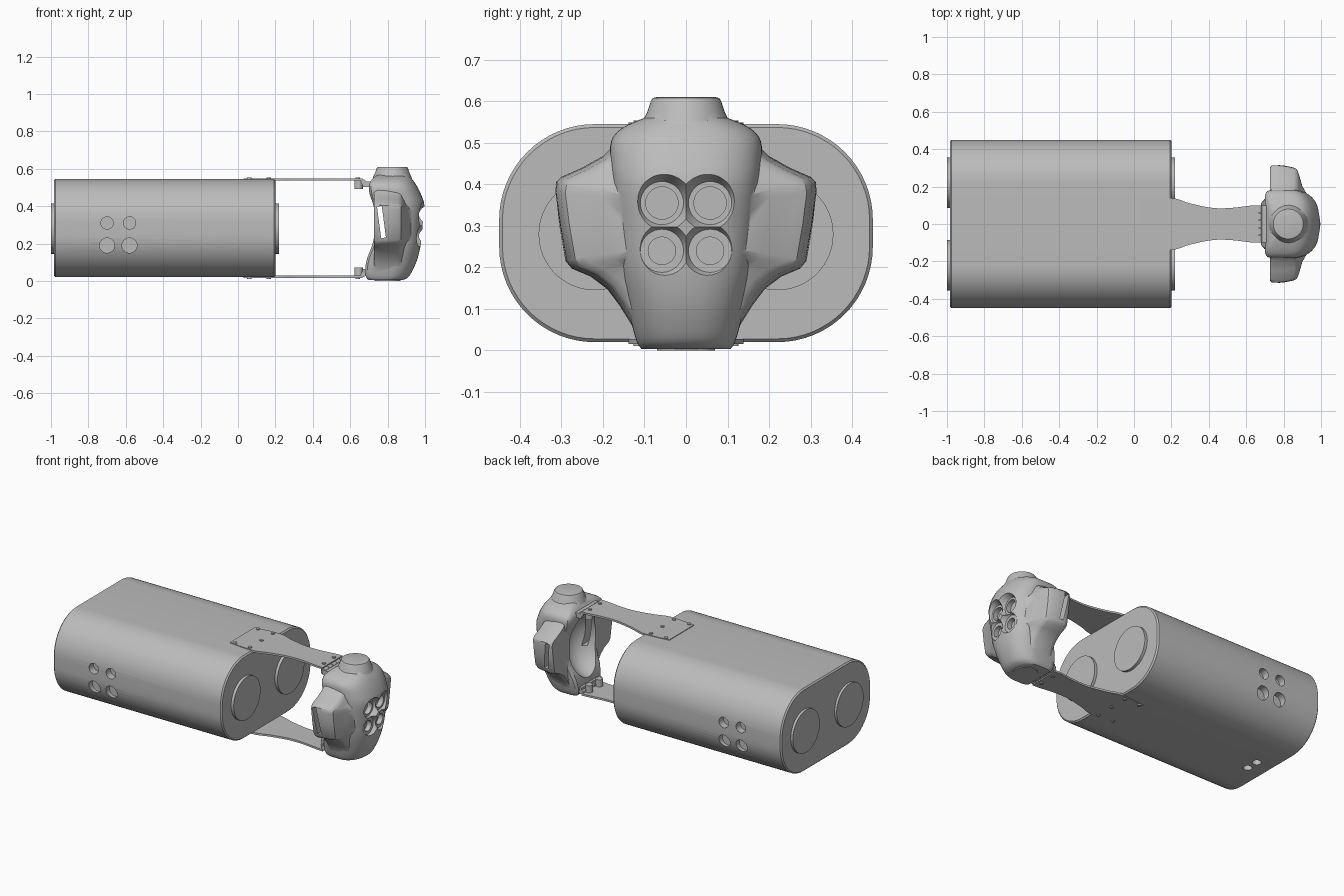
import bpy, bmesh, math
from mathutils import Matrix, Vector

if "Cube" in bpy.data.objects:
    bpy.data.objects.remove(bpy.data.objects["Cube"])

grey = bpy.data.materials.new("plain_grey")
grey.diffuse_color = (0.5, 0.5, 0.5, 1)
grey.use_nodes = True
grey.node_tree.nodes["Principled BSDF"].inputs["Base Color"].default_value = grey.diffuse_color


def finish(name, bm):
    bmesh.ops.recalc_face_normals(bm, faces=bm.faces[:])
    me = bpy.data.meshes.new(name)
    bm.to_mesh(me)
    bm.free()
    me.materials.append(grey)
    ob = bpy.data.objects.new(name, me)
    bpy.context.collection.objects.link(ob)
    return ob


def loft(name, rings):
    bm = bmesh.new()
    vs = [[bm.verts.new(p) for p in r] for r in rings]
    n = len(rings[0])
    for a, b in zip(vs, vs[1:]):
        for i in range(n):
            j = (i + 1) % n
            bm.faces.new((a[i], a[j], b[j], b[i]))
    bm.faces.new(vs[0])
    bm.faces.new(vs[-1])
    return finish(name, bm)


def rod(name, p, q, r1, r2=None, seg=40):
    """Round bar or cone from p to q."""
    p, q = Vector(p), Vector(q)
    d = q - p
    bm = bmesh.new()
    m = Matrix.Translation((p + q) / 2) @ d.to_track_quat('Z', 'Y').to_matrix().to_4x4()
    bmesh.ops.create_cone(bm, cap_ends=True, segments=seg, radius1=r1,
                          radius2=r1 if r2 is None else r2, depth=d.length, matrix=m)
    return finish(name, bm)


def box(name, c, size, tilt=0):
    bm = bmesh.new()
    m = Matrix.Translation(c) @ Matrix.Rotation(tilt, 4, 'Y') @ Matrix.Diagonal((*size, 1))
    bmesh.ops.create_cube(bm, size=1, matrix=m)
    return finish(name, bm)


def select(ob):
    bpy.ops.object.select_all(action='DESELECT')
    ob.select_set(True)
    bpy.context.view_layer.objects.active = ob


def combine(ob, other, op='DIFFERENCE'):
    mod = ob.modifiers.new("cut", 'BOOLEAN')
    mod.operation, mod.object, mod.solver = op, other, 'EXACT'
    select(ob)
    bpy.ops.object.modifier_apply(modifier=mod.name)
    bpy.data.objects.remove(other)


def smooth_curve(rows, steps):
    """Catmull-Rom interpolation of rows of numbers."""
    out = []
    for i in range(len(rows) - 1):
        p0, p1, p2 = rows[max(i - 1, 0)], rows[i], rows[i + 1]
        p3 = rows[min(i + 2, len(rows) - 1)]
        for s in range(steps):
            t = s / steps
            out.append([0.5 * (2 * b + (c - a) * t + (2 * a - 5 * b + 4 * c - d) * t * t
                               + (3 * b - a - 3 * c + d) * t ** 3)
                        for a, b, c, d in zip(p0, p1, p2, p3)])
    return out + [list(rows[-1])]


# Main case: rounded block running along x
def case_ring(x, inset):
    r, pts = 0.23, []
    for k, (sy, sz) in enumerate([(1, 1), (-1, 1), (-1, -1), (1, -1)]):
        for i in range(17):
            a = math.pi / 2 * (k + i / 16)
            pts.append((x, sy * (0.45 - r) + (r - inset) * math.cos(a),
                        0.2825 + sz * (0.2625 - r) + (r - inset) * math.sin(a)))
    return pts


case = loft("case", [case_ring(-0.985, 0.008), case_ring(-0.977, 0),
                     case_ring(0.192, 0), case_ring(0.2, 0.008)])

# Round sockets in both sides and underneath
for s in (-1, 1):
    for x in (-0.7, -0.58):
        for z, r in ((0.31, 0.033), (0.19, 0.04)):
            combine(case, rod("cutter", (x, s * 0.405, z), (x, s * 0.5, z), r))
    combine(case, rod("cutter", (-0.87, s * 0.04, -0.1), (-0.87, s * 0.04, 0.05), 0.026))

# Raised discs on both ends
for s in (-1, 1):
    rod("end_disc", (0.19, s * 0.22, 0.28), (0.218, s * 0.22, 0.28), 0.135, seg=64)
    rod("end_disc", (-0.97, s * 0.22, 0.28), (-1.0, s * 0.22, 0.28), 0.135, seg=64)

# Waisted straps, with rivets and hinges, above and below
outline = smooth_curve([(0.03, 0.125), (0.2, 0.138), (0.3, 0.11), (0.42, 0.086),
                        (0.52, 0.086), (0.62, 0.098), (0.665, 0.1)], 5)
for label, z0, z1, out in (("upper", 0.537, 0.549, 1), ("lower", 0.028, 0.016, -1)):
    ring = [(x, y) for x, y in outline] + [(x, -y) for x, y in reversed(outline)]
    loft(label + "_strap", [[(x, y, z) for x, y in ring] for z in (z0, z1)])
    for x, y in ((0.06, 0.115), (0.06, -0.115), (0.165, 0.115), (0.165, 0),
                 (0.165, -0.115), (0.64, 0.05), (0.64, -0.05)):
        rod(label + "_rivet", (x, y, z0), (x, y, z1 + out * 0.005), 0.012, seg=16)
    zin = z0 - out * 0.02
    for s in (-1, 1):
        rod(label + "_strap_bolt", (0.645, s * 0.05, z0), (0.645, s * 0.05, z0 - out * 0.045),
            0.022, seg=24)
    for i in range(5):
        y = -0.08 + i * 0.04
        rod(label + "_hinge_knuckle", (0.67, y - 0.018, zin + out * 0.012),
            (0.67, y + 0.018, zin + out * 0.012), 0.014, seg=16)
    box(label + "_hinge_leaf", (0.705, 0, zin), (0.08, 0.2, 0.03))

# Head core: z, back x, front x, half width
levels = [(0.004, 0.70, 0.88, 0.108), (0.02, 0.685, 0.91, 0.118), (0.06, 0.68, 0.935, 0.13),
          (0.12, 0.69, 0.96, 0.143), (0.2, 0.72, 0.978, 0.158), (0.3, 0.735, 0.987, 0.168),
          (0.4, 0.725, 0.997, 0.177), (0.46, 0.705, 0.98, 0.182), (0.505, 0.7, 0.958, 0.18),
          (0.535, 0.71, 0.938, 0.155), (0.56, 0.735, 0.915, 0.1), (0.575, 0.77, 0.885, 0.04)]


def core_ring(z, xb, xf, w):
    xm = xb + (xf - xb) * 0.5
    half = [(xb, 0.45 * w), (xb, 0.85 * w), (xb + 0.012, 0.96 * w), (xb + 0.035, w)]
    for i in range(13):
        a = math.pi / 2 * i / 12
        half.append((xm + (xf - xm) * math.sin(a) ** 0.87, w * max(math.cos(a), 0) ** 0.87))
    half[-1] = (xf, 0)
    return [(x, y, z) for x, y in half] + [(x, -y, z) for x, y in reversed(half[:-1])]


head = loft("head", [core_ring(*r) for r in smooth_curve(levels, 3)])

# Side cheeks: outline in y and z, shrinking toward the front
cheek = [(0.0, 0.51), (0.15, 0.51), (0.178, 0.49), (0.2, 0.468), (0.25, 0.44), (0.3, 0.418),
         (0.313, 0.405), (0.316, 0.385), (0.305, 0.3), (0.29, 0.215), (0.275, 0.197),
         (0.23, 0.178), (0.19, 0.148), (0.16, 0.108), (0.13, 0.06), (0.0, 0.06)]


def cheek_ring(x, ky, kz):
    pts = cheek + [(-y, z) for y, z in reversed(cheek[1:-1])]
    return [(x, y * ky, 0.305 + (z - 0.305) * kz) for y, z in pts]


combine(head, loft("cheeks", [cheek_ring(*r) for r in (
    (0.728, 0.965, 0.96), (0.738, 0.99, 0.99), (0.755, 1, 1), (0.8, 0.99, 0.99),
    (0.855, 0.955, 0.96), (0.872, 0.92, 0.93), (0.882, 0.84, 0.87), (0.9, 0.64, 0.8),
    (0.925, 0.5, 0.7))]), 'UNION')

# Cap on the crown
combine(head, loft("crown_cap", [
    [(0.825 + r * math.cos(a * math.tau / 48), r * math.sin(a * math.tau / 48), z)
     for a in range(48)]
    for z, r in ((0.5, 0.115), (0.555, 0.103), (0.575, 0.093), (0.6, 0.085),
                 (0.608, 0.08), (0.61, 0.072))]), 'UNION')
# Flat foot under the head
combine(head, rod("foot", (0.8, 0, 0), (0.8, 0, 0.04), 0.07), 'UNION')

# Hollow at the back of the head
bm = bmesh.new()
bmesh.ops.create_uvsphere(bm, u_segments=40, v_segments=24, radius=1,
                          matrix=Matrix.Translation((0.66, 0, 0.3))
                          @ Matrix.Diagonal((0.17, 0.145, 0.21, 1)))
combine(head, finish("cutter", bm))
# Slot through both cheeks
combine(head, box("cutter", (0.767, 0, 0.315), (0.026, 0.8, 0.17), -0.13))

# Four flared lamp recesses in the front, each with a deeper bore
for z, r in ((0.355, 0.039), (0.24, 0.033)):
    for y in (-0.058, 0.058):
        combine(head, rod("cutter", (0.955, y, z), (1.02, y, z), 0.052, 0.085))
        combine(head, rod("cutter", (0.925, y, z), (1.03, y, z), r))

# Smooth shading with crisp edges kept
for ob in list(bpy.context.scene.objects):
    select(ob)
    bpy.ops.object.shade_smooth_by_angle(angle=math.radians(35))
